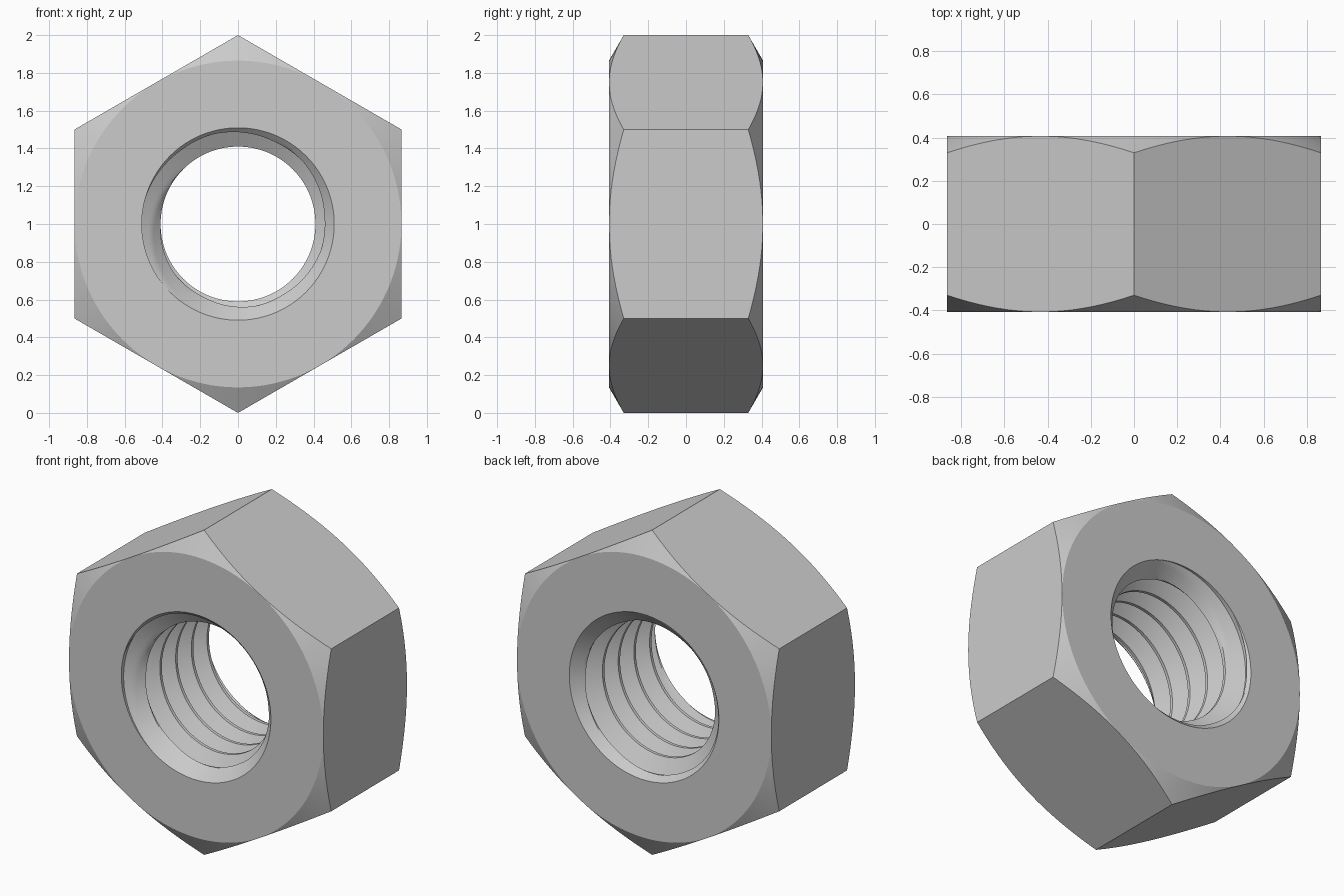
import bpy, bmesh
from math import pi, sin, cos, tan, radians, sqrt

if "Cube" in bpy.data.objects:
    bpy.data.objects.remove(bpy.data.objects["Cube"])

N = 120             # divisions around the axis (multiple of 6)
H = 0.4076          # half thickness
FLAT = sqrt(3) / 2  # axis to flat
R_MAJ, R_MIN = 0.5094, 0.410
PITCH = 0.1529
PHASE = -H + 0.09 - 0.75 * PITCH
SUB = 6             # subdivisions per thread flank

bm = bmesh.new()


def point(a, r, y):
    return bm.verts.new((r * sin(a), y, 1 + r * cos(a)))


def bridge(rows):
    for a, b in zip(rows, rows[1:]):
        for j in range(len(a) - 1):
            bm.faces.new((a[j], a[j + 1], b[j + 1], b[j]))


angles = [2 * pi * j / N for j in range(N + 1)]


def hex_radius(a):
    return FLAT / cos(a % (pi / 3) - pi / 6)


# outer hexagon with conically chamfered corners, and the two flat faces
r_face = FLAT - 0.001
rows = []
for s in (-1, 1):
    ring = [
        [point(a, R_MAJ, s * H) for a in angles],
        [point(a, r_face, s * H) for a in angles],
        [point(a, hex_radius(a), s * (H - (hex_radius(a) - r_face) * tan(radians(30))))
         for a in angles],
    ]
    rows += ring if s < 0 else ring[::-1]
bridge(rows)

# one pitch of the thread profile: (offset along axis, radius)
flat = PITCH / 8
flank = (PITCH - 2 * flat) / 2
profile = [(-flat / 2, R_MIN)]
for k in range(SUB + 1):
    t = k / SUB
    profile.append((flat / 2 + flank * t, R_MIN + (R_MAJ - R_MIN) * t))
for k in range(SUB):
    t = k / SUB
    profile.append((flat / 2 + flank + flat + flank * t, R_MAJ - (R_MAJ - R_MIN) * t))

# helical bore, clamped to the end faces and widened by 45 degree countersinks
rows = []
for turn in range(-2, 8):
    for dy, r in profile:
        row = []
        for a in angles:
            y = PHASE + PITCH * (turn + a / (2 * pi)) + dy
            y = max(-H, min(H, y))
            cone = R_MAJ - (H - abs(y))
            rr = R_MAJ if abs(y) >= H else max(r, cone)
            row.append(point(a, rr, y))
        rows.append(row)
bridge(rows)

bmesh.ops.remove_doubles(bm, verts=bm.verts, dist=1e-5)
bmesh.ops.recalc_face_normals(bm, faces=bm.faces)

mesh = bpy.data.meshes.new("hex_nut")
bm.to_mesh(mesh)
bm.free()
nut = bpy.data.objects.new("hex_nut", mesh)
bpy.context.collection.objects.link(nut)
bpy.context.view_layer.objects.active = nut
nut.select_set(True)
bpy.ops.object.shade_smooth_by_angle(angle=radians(20))
